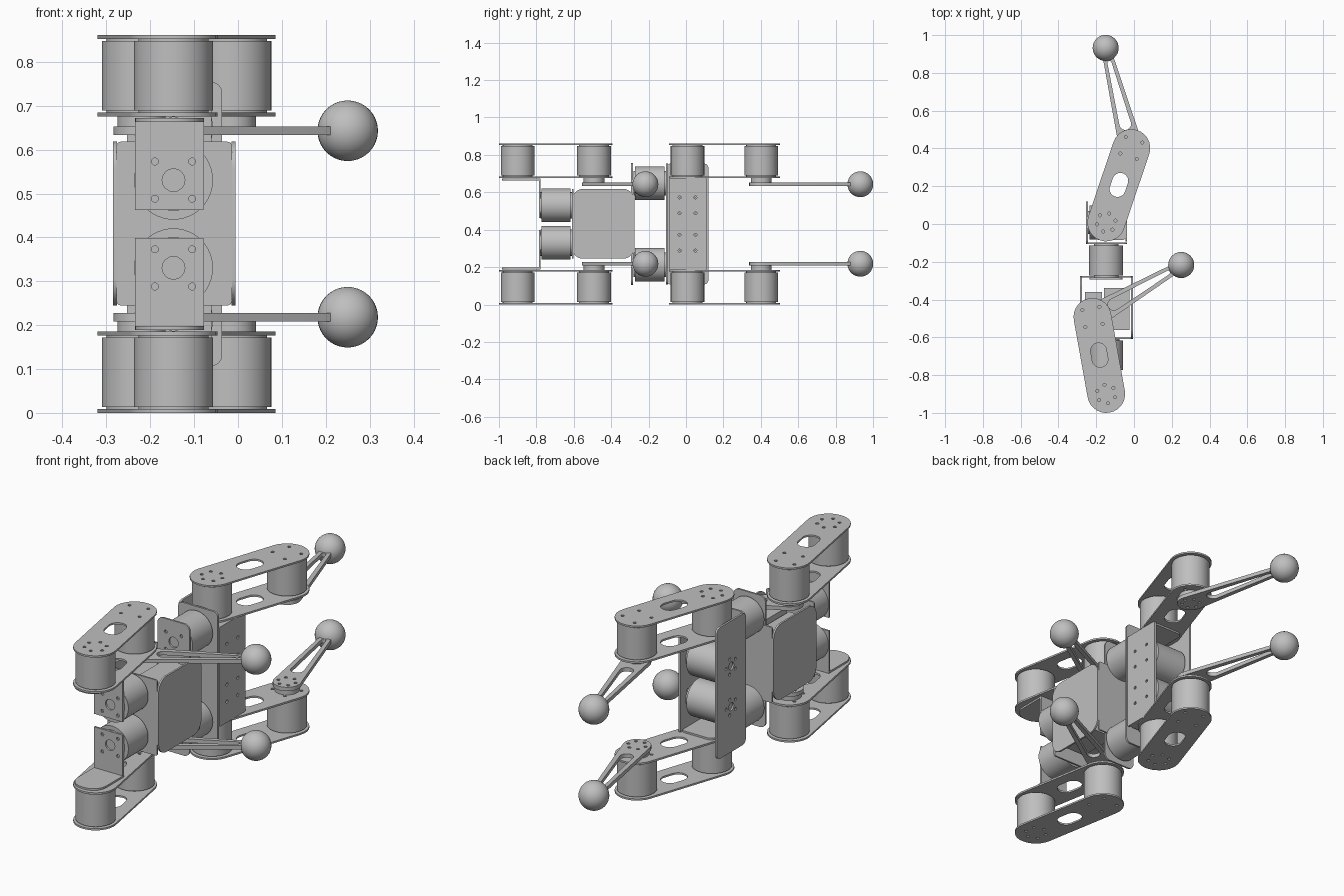
import bpy
from math import cos, sin, pi, acos, atan2
from mathutils import Matrix, Vector

cube = bpy.data.objects.get("Cube")
if cube:
    bpy.data.objects.remove(cube)

grey = bpy.data.materials.new("light_grey")
grey.use_nodes = True
grey.diffuse_color = (0.52, 0.52, 0.52, 1)
grey.node_tree.nodes["Principled BSDF"].inputs["Base Color"].default_value = (0.52, 0.52, 0.52, 1)

MID = 0.4305          # height of the mirror plane
CX = -0.147           # x of the motor axes
AXES = {              # plate planes: in-plane u, v and the normal
    "x": ((0, 1, 0), (0, 0, 1), (1, 0, 0)),
    "y": ((1, 0, 0), (0, 0, 1), (0, -1, 0)),
    "z": ((1, 0, 0), (0, 1, 0), (0, 0, 1)),
}


def finish(ob, name):
    ob.name = name
    ob.data.materials.clear()
    ob.data.materials.append(grey)
    bpy.ops.object.select_all(action="DESELECT")
    ob.select_set(True)
    bpy.context.view_layer.objects.active = ob
    bpy.ops.object.shade_smooth_by_angle(angle=0.6)


# ---- outlines ----
def arc(c, r, a0, a1, n=14):
    return [(c[0] + r * cos(a0 + (a1 - a0) * i / n), c[1] + r * sin(a0 + (a1 - a0) * i / n))
            for i in range(n + 1)]


def circle(c, r, n=16):
    return arc(c, r, 0, 2 * pi, n)[:-1]


def capsule(p, r1, q, r2):
    d = Vector(q) - Vector(p)
    a, t = atan2(d.y, d.x), acos((r1 - r2) / d.length)
    return arc(p, r1, a + t, a + 2 * pi - t) + arc(q, r2, a - t, a + t)


def rounded(u0, u1, v0, v1, r):
    corners = [(u1 - r, v1 - r), (u0 + r, v1 - r), (u0 + r, v0 + r), (u1 - r, v0 + r)]
    return [p for i, c in enumerate(corners) for p in arc(c, r, i * pi / 2, (i + 1) * pi / 2, 7)]


def ring(c, radius, count, turn=0.0, r=0.008):
    return [circle((c[0] + radius * cos(turn + 2 * pi * i / count),
                    c[1] + radius * sin(turn + 2 * pi * i / count)), r, 10) for i in range(count)]


# ---- solids ----
def plate(name, axis, lo, hi, loops):
    cu = bpy.data.curves.new(name, "CURVE")
    cu.dimensions = "2D"
    cu.fill_mode = "BOTH"
    cu.extrude = (hi - lo) / 2
    for pts in loops:
        sp = cu.splines.new("POLY")
        sp.points.add(len(pts) - 1)
        for k, p in zip(sp.points, pts):
            k.co = (p[0], p[1], 0, 1)
        sp.use_cyclic_u = True
    tmp = bpy.data.objects.new(name, cu)
    bpy.context.collection.objects.link(tmp)
    me = bpy.data.meshes.new_from_object(tmp.evaluated_get(bpy.context.evaluated_depsgraph_get()))
    bpy.data.objects.remove(tmp)
    u, v, w = (Vector(c) for c in AXES[axis])
    place = Matrix((u, v, w)).transposed().to_4x4()
    place.translation = Vector([abs(c) for c in w]) * (lo + hi) / 2
    me.transform(place)
    ob = bpy.data.objects.new(name, me)
    bpy.context.collection.objects.link(ob)
    finish(ob, name)


def drum(name, axis, c, r, lo, hi):
    """Cylinder along an axis; c is the centre in the plane across it."""
    u, v, w = (Vector(k) for k in AXES[axis])
    along = Vector([abs(k) for k in w])
    rot = {"x": (0, pi / 2, 0), "y": (pi / 2, 0, 0), "z": (0, 0, 0)}[axis]
    bpy.ops.mesh.primitive_cylinder_add(vertices=48, radius=r, depth=hi - lo, rotation=rot,
                                        location=u * c[0] + v * c[1] + along * (lo + hi) / 2)
    finish(bpy.context.object, name)


def block(name, lo, hi):
    plate(name, "z", lo[2], hi[2], [[(lo[0], lo[1]), (hi[0], lo[1]), (hi[0], hi[1]), (lo[0], hi[1])]])


def span(s, a, b):
    """Height range mirrored about the middle for side s."""
    return sorted((MID + s * a, MID + s * b))


# ---- legs ----
LEGS = {"front": ((CX, -0.90), (-0.22, -0.492), (0.25, -0.217)),
        "rear": ((CX, 0.008), (-0.014, 0.402), (-0.15, 0.932))}
for end, (hip, knee, foot) in LEGS.items():
    h, k, f = Vector(hip), Vector(knee), Vector(foot)
    turn = atan2(k.y - h.y, k.x - h.x)
    a, b = h.lerp(k, 0.45), h.lerp(k, 0.56)
    link = [capsule(hip, 0.1, knee, 0.1), capsule(a, 0.042, b, 0.0419)]
    link += ring(hip, 0.05, 6, turn) + ring(knee, 0.065, 4, turn + pi / 4)
    shin = [capsule(knee, 0.064, foot, 0.024),
            capsule(k.lerp(f, 0.24), 0.031, k.lerp(f, 0.85), 0.011)] + ring(knee, 0.042, 6, turn)
    for s, side in ((1, "upper"), (-1, "lower")):
        tag = f"{side}_{end}_"
        plate(tag + "outer_link", "z", *span(s, 0.422, 0.4305), link)
        plate(tag + "inner_link", "z", *span(s, 0.245, 0.254), link)
        for part, c in (("hip", hip), ("knee", knee)):
            drum(f"{tag}{part}_motor", "z", c, 0.09, *span(s, 0.259, 0.417))
            drum(f"{tag}{part}_motor_core", "z", c, 0.08, *span(s, 0.254, 0.422))
        drum(tag + "knee_rotor", "z", knee, 0.055, *span(s, 0.221, 0.246))
        plate(tag + "shin", "z", *span(s, 0.203, 0.222), shin)
        bpy.ops.mesh.primitive_uv_sphere_add(segments=32, ring_count=20, radius=0.069,
                                             location=(*foot, MID + s * 0.2125))
        finish(bpy.context.object, tag + "foot")

# ---- hip roll motors and brackets ----
for s, side in ((1, "upper"), (-1, "lower")):
    zc = MID + s * 0.1
    hub = (CX, zc)
    v0, v1 = span(s, 0.032, 0.242)
    plate(side + "_front_bracket", "y", -0.787, -0.778,
          [rounded(-0.235, -0.078, v0, v1, 0.002), circle(hub, 0.026)] + ring(hub, 0.06, 4, pi / 4))
    plate(side + "_front_flange", "z", *span(s, 0.233, 0.242),
          [rounded(-0.235, -0.078, -0.985, -0.778, 0.07),
           ])
    block(side + "_front_flange_corner", (-0.235, -0.87, span(s, 0.233, 0.242)[0]),
          (-0.078, -0.778, span(s, 0.233, 0.242)[1]))
    drum(side + "_front_roll_motor", "y", hub, 0.09, -0.773, -0.618)
    drum(side + "_front_roll_core", "y", hub, 0.07, -0.778, -0.605)
    drum(side + "_rear_roll_motor", "x", (0.008, zc), 0.09, -0.235, -0.07)
    drum(side + "_rear_roll_core", "x", (0.008, zc), 0.06, -0.245, -0.045)
    spine = (CX, MID + s * 0.218)
    drum(side + "_spine_motor", "y", spine, 0.09, -0.272, -0.115)
    drum(side + "_spine_core", "y", spine, 0.065, -0.282, -0.104)
    plate(side + "_rear_flange", "z", *span(s, 0.236, 0.245),
          [rounded(-0.215, -0.036, -0.085, 0.1, 0.03)])

# ---- front body: open box of plates ----
front_holes = [h for s in (1, -1) for h in ring((CX, MID + s * 0.1), 0.06, 4, pi / 4)]
plate("body_front_plate", "y", -0.61, -0.602, [rounded(-0.277, -0.014, 0.245, 0.618, 0.01)])
plate("body_back_plate", "y", -0.284, -0.276, [rounded(-0.277, -0.014, 0.245, 0.618, 0.01)])
for name, x in (("body_right_plate", -0.285), ("body_left_plate", -0.015)):
    plate(name, "x", x, x + 0.009, [rounded(-0.61, -0.276, 0.245, 0.618, 0.06)])
block("battery", (-0.16, -0.56, 0.28), (-0.025, -0.34, 0.58))
block("control_board", (-0.26, -0.56, 0.30), (-0.17, -0.36, 0.56))

# ---- spine plate behind the body ----
spine_holes = []
for s in (1, -1):
    c = (CX, MID + s * 0.218)
    spine_holes += [circle(c, 0.026)] + ring(c, 0.06, 4, pi / 4)
plate("spine_plate", "y", -0.293, -0.284,
      [rounded(-0.235, -0.06, MID - 0.325, MID + 0.325, 0.03)] + spine_holes)

# ---- rear body: corner bracket and leg mount ----
plate("rear_cross_plate", "y", -0.107, -0.097, [rounded(-0.253, -0.036, 0.107, 0.754, 0.025)])
side_holes, mount_holes = [], []
for s in (1, -1):
    c = (0.008, MID + s * 0.1)
    side_holes += [circle(c, 0.02)] + ring(c, 0.04, 5)
    mount_holes += ring(c, 0.06, 4, pi / 4)
plate("rear_side_plate", "x", -0.253, -0.243, [rounded(-0.105, 0.12, 0.107, 0.754, 0.025)] + side_holes)
plate("rear_leg_mount", "x", -0.046, -0.036, [rounded(-0.092, 0.11, 0.185, 0.676, 0.008)] + mount_holes)
